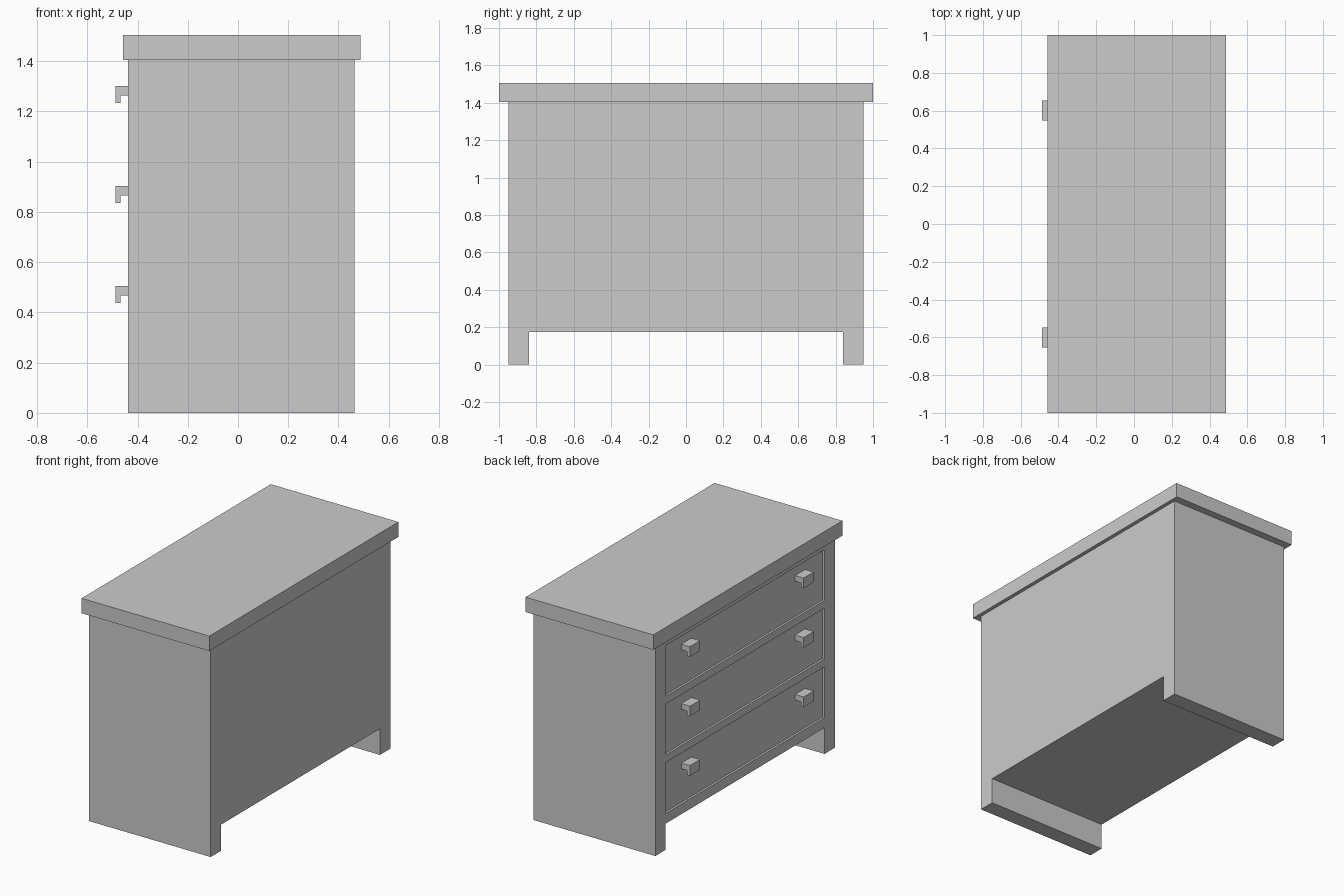
import bpy, bmesh

if "Cube" in bpy.data.objects:
    bpy.data.objects.remove(bpy.data.objects["Cube"])

FRONT, BACK = -0.438, 0.463      # drawer face and rear face of the carcass (along x)


def make_object(name, bm):
    bmesh.ops.recalc_face_normals(bm, faces=bm.faces)
    mesh = bpy.data.meshes.new(name)
    bm.to_mesh(mesh)
    bm.free()
    obj = bpy.data.objects.new(name, mesh)
    bpy.context.collection.objects.link(obj)
    return obj


def add_prism(bm, points, direction):
    face = bm.faces.new([bm.verts.new(p) for p in points])
    ext = bmesh.ops.extrude_face_region(bm, geom=[face])
    verts = [v for v in ext["geom"] if isinstance(v, bmesh.types.BMVert)]
    bmesh.ops.translate(bm, verts=verts, vec=direction)
    return bm


def add_box(bm, x0, x1, y0, y1, z0, z1):
    base = [(x0, y0, z0), (x1, y0, z0), (x1, y1, z0), (x0, y1, z0)]
    return add_prism(bm, base, (0, 0, z1 - z0))


# Carcass: side panels run to the floor as runners
half = [(0.84, 0.175), (0.84, 0), (0.95, 0), (0.95, 1.405)]
profile = half + [(-y, z) for y, z in reversed(half)]
carcass = make_object("carcass", add_prism(
    bmesh.new(), [(FRONT, y, z) for y, z in profile], (BACK - FRONT, 0, 0)))

# Drawer openings cut into the carcass
openings = [(0.243 + i * 0.392, 0.583 + i * 0.392) for i in range(3)]
cut = bmesh.new()
for z0, z1 in openings:
    add_box(cut, FRONT - 0.1, FRONT + 0.035, -0.84, 0.84, z0, z1)
cutter = make_object("opening_cutter", cut)
cutter.hide_render = True
cutter.display_type = 'WIRE'
mod = carcass.modifiers.new("openings", 'BOOLEAN')
mod.operation = 'DIFFERENCE'
mod.solver = 'EXACT'
mod.object = cutter

# Overhanging top board
make_object("top_board", add_box(bmesh.new(), -0.458, 0.488, -1, 1, 1.405, 1.505))

# Recessed drawer fronts, each with two hooked pulls
face_x = FRONT + 0.014
for i, (z0, z1) in enumerate(openings):
    make_object(f"drawer_front_{i + 1}", add_box(
        bmesh.new(), face_x, FRONT + 0.035, -0.84, 0.84, z0, z1))
    t = 0.506 + i * 0.398
    hook = [(face_x, t), (-0.488, t), (-0.488, t - 0.068), (-0.467, t - 0.068),
            (-0.467, t - 0.038), (face_x, t - 0.038)]
    for side, y in (("right", -0.655), ("left", 0.548)):
        make_object(f"drawer_pull_{side}_{i + 1}", add_prism(
            bmesh.new(), [(x, y, z) for x, z in hook], (0, 0.107, 0)))
